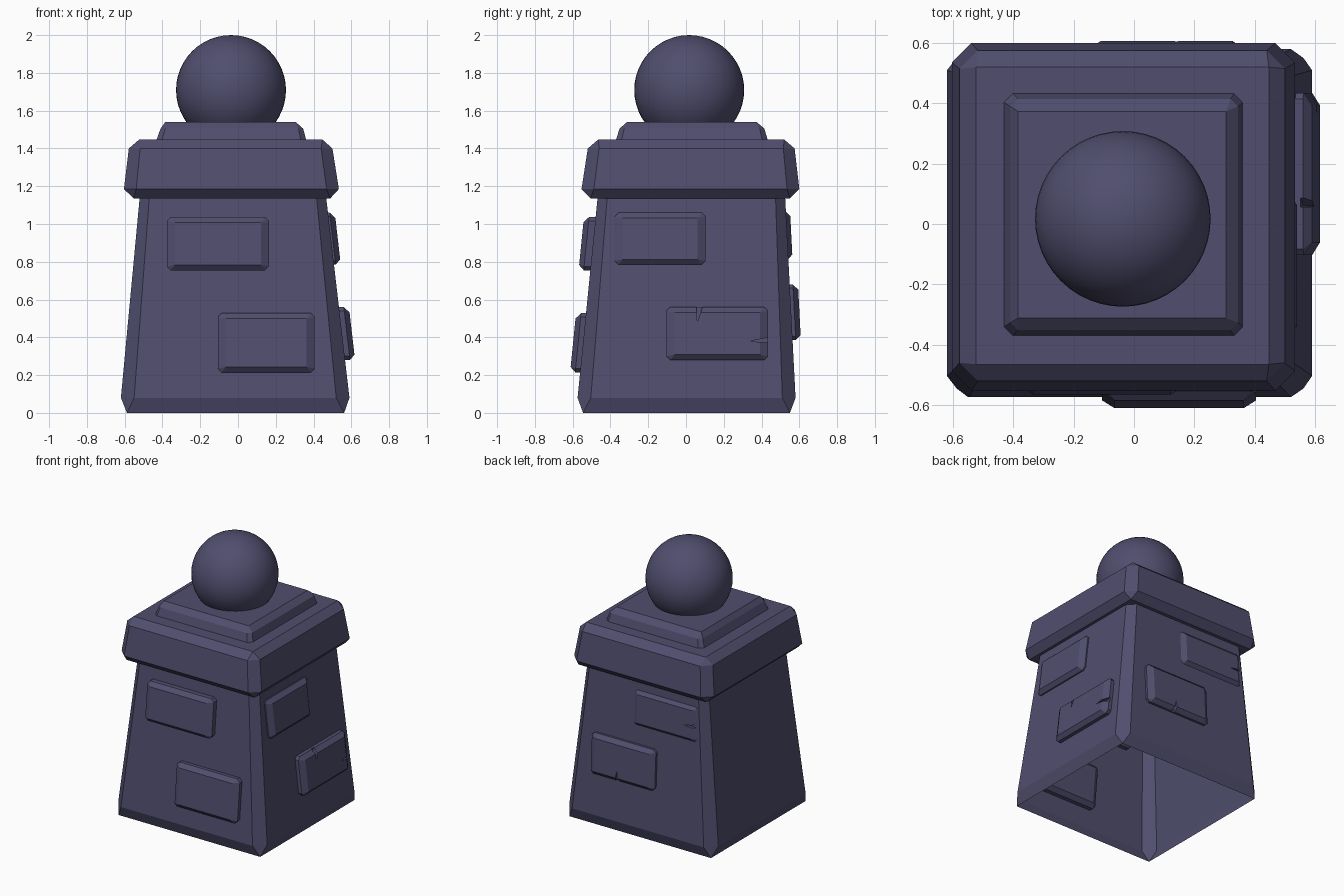
import bpy, bmesh

if "Cube" in bpy.data.objects:
    bpy.data.objects.remove(bpy.data.objects["Cube"])

stone = bpy.data.materials.new("slate_purple_stone")
stone.diffuse_color = (0.08, 0.076, 0.155, 1)
stone.use_nodes = True
stone.node_tree.nodes["Principled BSDF"].inputs["Base Color"].default_value = stone.diffuse_color


def outline(a0, a1, b0, b1, cut):
    """Rectangle with its corners cut off (cut 0 gives a plain rectangle)."""
    c = cut
    return [(a0 + c, b0), (a1 - c, b0), (a1, b0 + c), (a1, b1 - c),
            (a1 - c, b1), (a0 + c, b1), (a0, b1 - c), (a0, b0 + c)]


def loft(name, rings, close_start=True, close_end=True):
    """Skin a list of equal-length point rings into an object."""
    bm = bmesh.new()
    loops = [[bm.verts.new(p) for p in ring] for ring in rings]
    n = len(loops[0])
    for low, high in zip(loops, loops[1:]):
        for i in range(n):
            j = (i + 1) % n
            bm.faces.new((low[i], low[j], high[j], high[i]))
    if close_start:
        bm.faces.new(loops[0][::-1])
    if close_end:
        bm.faces.new(loops[-1])
    bmesh.ops.remove_doubles(bm, verts=bm.verts, dist=1e-5)
    bmesh.ops.recalc_face_normals(bm, faces=bm.faces)
    mesh = bpy.data.meshes.new(name)
    bm.to_mesh(mesh)
    bm.free()
    mesh.materials.append(stone)
    obj = bpy.data.objects.new(name, mesh)
    bpy.context.collection.objects.link(obj)
    return obj


def block(name, levels, **kw):
    """Stacked horizontal outlines: (z, x0, x1, y0, y1, corner cut)."""
    return loft(name, [[(x, y, z) for x, y in outline(*lv)] for z, *lv in levels], **kw)


# Tapered hollow body, open underneath
block("pillar_body", [
    (0.00, -0.588, 0.562, -0.545, 0.55, 0),
    (0.08, -0.62, 0.59, -0.574, 0.58, 0.07),
    (1.20, -0.515, 0.46, -0.462, 0.522, 0.05)], close_start=False)

# Wide cap slab
block("cap_slab", [
    (1.135, -0.552, 0.488, -0.505, 0.55, 0),
    (1.185, -0.604, 0.534, -0.553, 0.60, 0.065),
    (1.40, -0.578, 0.50, -0.52, 0.575, 0.06),
    (1.447, -0.523, 0.447, -0.465, 0.52, 0)])

# Small step under the ball
block("cap_step", [
    (1.43, -0.437, 0.365, -0.375, 0.437, 0.03),
    (1.505, -0.41, 0.345, -0.352, 0.415, 0.025),
    (1.54, -0.385, 0.305, -0.312, 0.373, 0)])

# Ball finial
bpy.ops.mesh.primitive_uv_sphere_add(segments=48, ring_count=24, radius=0.291,
                                     location=(-0.037, 0.017, 1.709))
ball = bpy.context.object
ball.name = "ball_finial"
ball.data.materials.append(stone)
bpy.ops.object.shade_smooth()

# Wall position at z = 0.08 and z = 1.20 on each side
WALLS = {"front": (-0.574, -0.462), "back": (0.58, 0.522), "right": (0.59, 0.46)}


def on_wall(side, u, z, d):
    """Point at (u, z) on a sloping wall, pushed outwards by d."""
    w0, w1 = WALLS[side]
    w = w0 + (w1 - w0) * (z - 0.08) / 1.12
    w += d if w0 > 0 else -d
    return (w, u, z) if side == "right" else (u, w, z)


def plate(name, side, u0, u1, z0, z1, out, cracks=()):
    """Bevelled stone set in a wall, with optional wedge cracks."""
    levels = [(-0.055, 0.04, 0.028, 0), (-0.03, 0, 0, 0.02),
              (out - 0.027, 0, 0, 0.02), (out, 0.042, 0.028, 0)]
    obj = loft(name, [[on_wall(side, u, z, d) for u, z in
                       outline(u0 + iu, u1 - iu, z0 + iz, z1 - iz, cut)]
                      for d, iu, iz, cut in levels])
    for tri in cracks:
        cutter = loft("crack_cutter", [[on_wall(side, u, z, d) for u, z in tri]
                                       for d in (out - 0.035, out + 0.05)])
        cutter.hide_render = True
        mod = obj.modifiers.new("crack", 'BOOLEAN')
        mod.operation = 'DIFFERENCE'
        mod.solver = 'EXACT'
        mod.object = cutter
        bpy.context.view_layer.objects.active = obj
        bpy.ops.object.modifier_apply(modifier=mod.name)
        bpy.data.objects.remove(cutter)


# Raised stones on three sides; the left side is bare
plate("front_upper_stone", "front", -0.376, 0.164, 0.755, 1.037, 0.062)
plate("front_lower_stone", "front", -0.106, 0.405, 0.215, 0.528, 0.053)
plate("right_upper_stone", "right", -0.378, 0.103, 0.785, 1.06, 0.036)
plate("right_lower_stone", "right", -0.103, 0.435, 0.28, 0.56, 0.053, [
    [(0.055, 0.57), (0.09, 0.57), (0.06, 0.48)],
    [(0.445, 0.37), (0.445, 0.40), (0.335, 0.38)]])
plate("back_upper_stone", "back", -0.475, 0.05, 0.81, 1.07, 0.022, [
    [(-0.485, 0.915), (-0.485, 0.945), (-0.37, 0.925)]])
plate("back_lower_stone", "back", -0.152, 0.368, 0.385, 0.68, 0.044, [
    [(0.13, 0.375), (0.16, 0.375), (0.14, 0.46)]])
